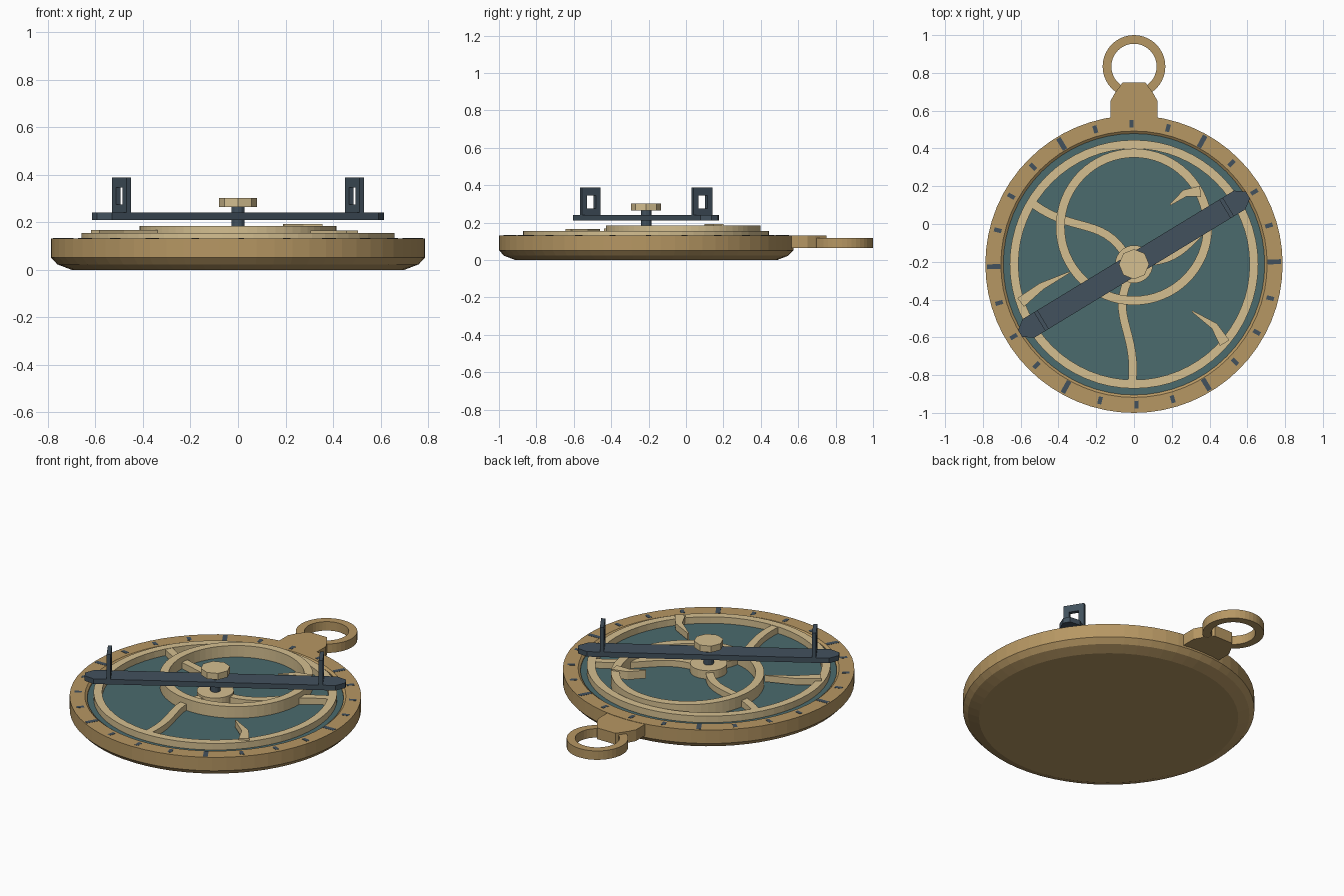
import bpy, bmesh
from math import cos, sin, pi, radians
from mathutils import Vector, Matrix
from mathutils.geometry import interpolate_bezier

if "Cube" in bpy.data.objects:
    bpy.data.objects.remove(bpy.data.objects["Cube"])

CY = -0.213          # centre of the disc on y
FLOOR = 0.116        # height of the recessed plate
ALIDADE = radians(31.3)


def material(name, rgb):
    m = bpy.data.materials.new(name)
    m.diffuse_color = (*rgb, 1)
    m.use_nodes = True
    m.node_tree.nodes["Principled BSDF"].inputs["Base Color"].default_value = m.diffuse_color
    return m


BRASS = material("brass", (0.47, 0.31, 0.125))
PALE = material("pale_brass", (0.66, 0.52, 0.28))
TEAL = material("teal_plate", (0.07, 0.145, 0.155))
STEEL = material("dark_steel", (0.055, 0.083, 0.11))


def add(name, bm, mat, loc=(0, 0, 0), rot=0):
    bmesh.ops.recalc_face_normals(bm, faces=bm.faces)
    bm.transform(Matrix.Translation(loc) @ Matrix.Rotation(rot, 4, 'Z'))
    me = bpy.data.meshes.new(name)
    bm.to_mesh(me)
    bm.free()
    me.materials.append(mat)
    ob = bpy.data.objects.new(name, me)
    bpy.context.collection.objects.link(ob)
    return ob


def lathe(name, profile, mat, loc, n=64, closed=False, rot=0):
    """Spin (radius, z) points round z; open profiles are capped."""
    bm = bmesh.new()
    rings = [[bm.verts.new((r * cos(2 * pi * i / n), r * sin(2 * pi * i / n), z))
              for i in range(n)] for r, z in profile]
    pairs = list(zip(rings, rings[1:])) + ([(rings[-1], rings[0])] if closed else [])
    for a, b in pairs:
        for i in range(n):
            j = (i + 1) % n
            bm.faces.new((a[i], a[j], b[j], b[i]))
    if not closed:
        bm.faces.new(rings[0])
        bm.faces.new(rings[-1])
    return add(name, bm, mat, loc, rot)


def ring(name, ro, ri, z0, z1, mat, loc, n=64):
    return lathe(name, [(ro, z0), (ro, z1), (ri, z1), (ri, z0)], mat, loc, n, True)


def prism(name, pts, z0, z1, mat, loc=(0, 0, 0), rot=0):
    """Extrude a flat outline between two heights."""
    bm = bmesh.new()
    face = bm.faces.new([bm.verts.new((x, y, z0)) for x, y in pts])
    ext = bmesh.ops.extrude_face_region(bm, geom=[face], use_keep_orig=True)
    bmesh.ops.translate(bm, vec=(0, 0, z1 - z0),
                        verts=[v for v in ext['geom'] if isinstance(v, bmesh.types.BMVert)])
    return add(name, bm, mat, loc, rot)


def ribbon(name, pts, widths, z0, z1, mat, loc=(0, 0, 0), rot=0):
    """Flat bar of varying width along a path."""
    pts = [Vector(p[:2]) for p in pts]
    left, right = [], []
    for i, p in enumerate(pts):
        d = (pts[min(i + 1, len(pts) - 1)] - pts[max(i - 1, 0)]).normalized()
        side = Vector((-d.y, d.x)) * widths[i] / 2
        left.append(p + side)
        right.append(p - side)
    return prism(name, left + right[::-1], z0, z1, mat, loc, rot)


C = (0, CY, 0)

# Dished body with raised limb and recessed floor
lathe("body", [(0.70, 0), (0.76, 0.023), (0.787, 0.052), (0.787, 0.132),
               (0.705, 0.132), (0.692, 0.122), (0.692, FLOOR - 0.01)], BRASS, C)
lathe("plate", [(0.692, FLOOR - 0.008), (0.692, FLOOR)], TEAL, C)

# Degree marks round the limb
for k in range(24):
    l, w = (0.035, 0.013) if k % 4 == 0 else (0.02, 0.011)
    prism(f"limb_mark_{k}", [(0.743 - l, -w), (0.743 + l, -w), (0.743 + l, w), (0.743 - l, w)],
          0.125, 0.133, STEEL, C, radians(15 * k + 1))

# Throne and hanging ring
half = [(0.125, 0.54), (0.125, 0.65), (0.103, 0.69), (0.06, 0.75)]
prism("throne", half + [(-x, y) for x, y in half[::-1]], 0.063, 0.130, BRASS)
ring("hanging_ring", 0.166, 0.12, 0.065, 0.118, BRASS, (0, 0.834, 0), 40)

# Open star net: outer ring, offset ring, hub and curved struts
ring("net_outer_ring", 0.658, 0.612, FLOOR, 0.155, PALE, C)
ring("net_offset_ring", 0.414, 0.367, FLOOR, 0.185, PALE, (0, -0.015, 0))
lathe("net_hub", [(0.10, FLOOR), (0.10, 0.165)], PALE, C, 32)
for k, ang in enumerate((30, 150, 270)):
    path = interpolate_bezier(Vector((0.08, -0.03)), Vector((0.28, -0.125)),
                              Vector((0.36, 0.02)), Vector((0.63, -0.01)), 14)
    ribbon(f"net_strut_{k}", path, [0.044] * 14, FLOOR, 0.153, PALE, C, radians(ang))

# Bent star pointers
pointers = [([(0.352, 0.173), (0.268, 0.162), (0.192, 0.102)], 0.145, 0.193),
            ([(-0.60, -0.415), (-0.49, -0.33), (-0.34, -0.255)], 0.13, 0.168),
            ([(0.48, -0.63), (0.425, -0.54), (0.308, -0.462)], 0.125, 0.165)]
for k, (pts, z0, z1) in enumerate(pointers):
    ribbon(f"star_pointer_{k}", pts, [0.058, 0.038, 0.008], z0, z1, PALE)

# Sighting rule with pointed ends
tip = [(0.655, 0.058), (0.706, 0.02)]
prism("sighting_rule",
      [(x, -y) for x, y in tip] + tip[::-1] + [(-x, y) for x, y in tip]
      + [(-x, -y) for x, y in tip[::-1]], 0.21, 0.24, STEEL, C, ALIDADE)


def box(bm, x, y, z):
    m = Matrix.LocRotScale(((x[0] + x[1]) / 2, (y[0] + y[1]) / 2, (z[0] + z[1]) / 2), None,
                           (x[1] - x[0], y[1] - y[0], z[1] - z[0]))
    bmesh.ops.create_cube(bm, size=1, matrix=m)


# Windowed sight vanes at both ends
for name, turn in (("sight_vane_right", 0), ("sight_vane_left", pi)):
    bm = bmesh.new()
    x = (0.563, 0.585)
    box(bm, x, (-0.058, 0.058), (0.235, 0.275))
    box(bm, x, (-0.058, 0.058), (0.345, 0.387))
    box(bm, x, (-0.058, -0.027), (0.275, 0.345))
    box(bm, x, (0.027, 0.058), (0.275, 0.345))
    add(name, bm, STEEL, C, ALIDADE + turn)

# Centre pin and octagonal knob
lathe("centre_pin", [(0.028, 0.12), (0.028, 0.275)], STEEL, C, 12)
lathe("knob", [(0.08, 0.264), (0.08, 0.302)], PALE, C, 8)
